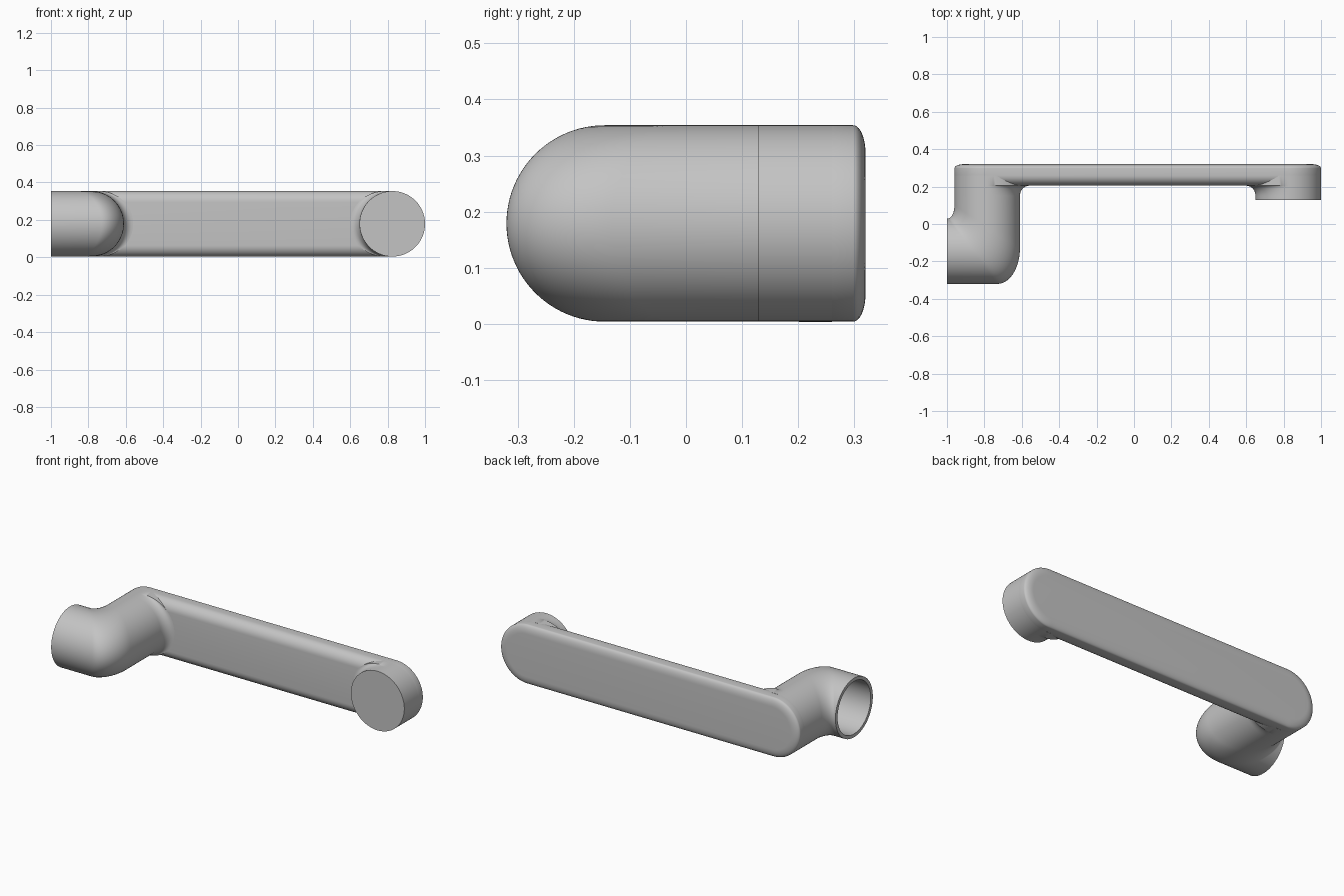
import bpy, bmesh, math
from math import sin, cos, pi, radians

if "Cube" in bpy.data.objects:
    bpy.data.objects.remove(bpy.data.objects["Cube"])

R, ZC = 0.175, 0.179            # tube radius and centre height
XL, XR = -0.785, 0.825          # centres of the two posts
YT = -0.145                     # centre line of the open tube
FRONT, WALL, BACK = 0.205, 0.26, 0.32   # depth levels of the bar
SEG = 96
ANGLES = [2 * pi * i / SEG for i in range(SEG)]

grey = bpy.data.materials.new("satin grey")
grey.use_nodes = True
grey.diffuse_color = (0.55, 0.55, 0.55, 1)
grey.node_tree.nodes["Principled BSDF"].inputs["Base Color"].default_value = (0.55, 0.55, 0.55, 1)


def loft(name, rings):
    """Skin a list of equal-length rings and cap both ends."""
    bm = bmesh.new()
    rows = [[bm.verts.new(p) for p in ring] for ring in rings]
    for a, b in zip(rows, rows[1:]):
        for i in range(len(a)):
            j = (i + 1) % len(a)
            bm.faces.new((a[i], a[j], b[j], b[i]))
    bm.faces.new(rows[0])
    bm.faces.new(rows[-1])
    bmesh.ops.recalc_face_normals(bm, faces=bm.faces)
    mesh = bpy.data.meshes.new(name)
    bm.to_mesh(mesh)
    bm.free()
    mesh.materials.append(grey)
    ob = bpy.data.objects.new(name, mesh)
    bpy.context.collection.objects.link(ob)
    bpy.ops.object.select_all(action='DESELECT')
    ob.select_set(True)
    bpy.context.view_layer.objects.active = ob
    bpy.ops.object.shade_smooth_by_angle(angle=radians(35))
    return ob


def post_ring(cx, y, flare, side):
    """Circle around a post, widened by flare on the side facing the bar."""
    ring = []
    for a in ANGLES:
        r = R + flare * max(0.0, side * cos(a)) ** 1.5
        ring.append((cx + r * cos(a), y, ZC + r * sin(a)))
    return ring


def flare_rings(cx, side):
    """Concave fillet where a post runs into the bar."""
    rings = []
    for k in range(9):
        t = k / 8 * pi / 2
        rings.append(post_ring(cx, 0.15 + 0.055 * sin(t), 0.05 * (1 - cos(t)), side))
    rings.append(post_ring(cx, WALL, 0.05, side))
    return rings


def tube_ring(x, r):
    return [(x, YT - r * cos(a), ZC + r * sin(a)) for a in ANGLES]


def bend_ring(t):
    """Ring of the elbow: each strand turns its corner on its own ellipse."""
    ring = []
    for a in ANGLES:
        u = R * cos(a)
        f = (u / R + 1) / 2
        rx, ry = 0.035 + 0.085 * f, 0.07 + 0.12 * f
        ring.append((XL + u - rx + rx * sin(t), YT - u + ry - ry * cos(t), ZC + R * sin(a)))
    return ring


# Elbow: bore, rim, tube, bend and post in one skin
elbow = [tube_ring(-0.78, 0.155), tube_ring(-1.0, 0.155), tube_ring(-1.0, R)]
elbow += [bend_ring(k / 20 * pi / 2) for k in range(21)]
loft("elbow_socket", elbow + flare_rings(XL, 1))

# Short end post with a flat front
loft("end_post", [post_ring(XR, 0.128, 0, -1)] + flare_rings(XR, -1))


def stadium(y, inset):
    """Round-ended outline of the bar at depth y."""
    r = R - inset
    ring = []
    for cx, start in ((XR, -pi / 2), (XL, pi / 2)):
        for i in range(SEG // 2 + 1):
            a = start + 2 * pi * i / SEG
            ring.append((cx + r * cos(a), y, ZC + r * sin(a)))
    return ring


# Bar: soft front edge, straight wall, shallow rounded back edge
bar = []
for k in range(11):
    t = k / 10 * pi / 2
    bar.append(stadium(WALL - (WALL - FRONT) * cos(t), 0.06 * (1 - sin(t))))
for k in range(11):
    t = k / 10 * pi / 2
    bar.append(stadium(0.298 + (BACK - 0.298) * sin(t), 0.05 * (1 - cos(t))))
loft("handle_bar", bar)
